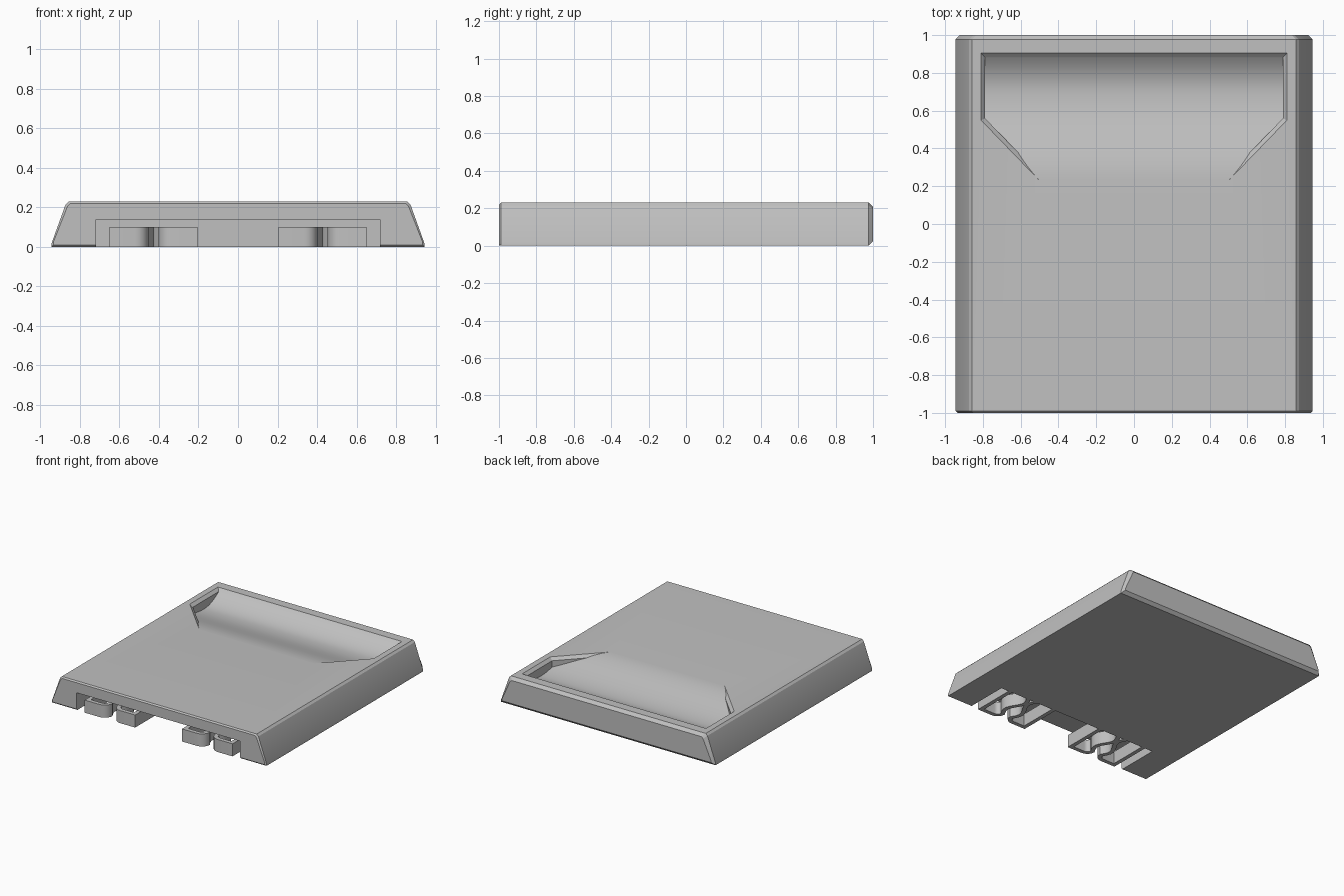
import bpy, bmesh, math

H, HALF_W = 0.23, 0.945

old = bpy.data.objects.get("Cube")
if old:
    bpy.data.objects.remove(old, do_unlink=True)

grey = bpy.data.materials.new("mid_grey")
grey.use_nodes = True
grey.diffuse_color = (0.53, 0.53, 0.53, 1)
grey.node_tree.nodes["Principled BSDF"].inputs["Base Color"].default_value = (0.53, 0.53, 0.53, 1)


def add_object(name, bm):
    bmesh.ops.recalc_face_normals(bm, faces=bm.faces[:])
    mesh = bpy.data.meshes.new(name)
    bm.to_mesh(mesh)
    bm.free()
    mesh.materials.append(grey)
    obj = bpy.data.objects.new(name, mesh)
    bpy.context.collection.objects.link(obj)
    return obj


def loft(name, rings):
    """Closed solid through rings of equal point count."""
    bm = bmesh.new()
    loops = [[bm.verts.new(p) for p in ring] for ring in rings]
    n = len(loops[0])
    for a, b in zip(loops, loops[1:]):
        for i in range(n):
            j = (i + 1) % n
            bm.faces.new((a[i], a[j], b[j], b[i]))
    bm.faces.new(loops[0])
    bm.faces.new(loops[-1])
    return add_object(name, bm)


def boolean(obj, cutter, operation):
    mod = obj.modifiers.new(operation.lower(), 'BOOLEAN')
    mod.object, mod.operation, mod.solver = cutter, operation, 'EXACT'
    cutter.hide_render = True


def bake(obj, angle):
    """Apply modifiers, then smooth everything but sharp edges."""
    bpy.context.view_layer.update()
    evaluated = obj.evaluated_get(bpy.context.evaluated_depsgraph_get())
    mesh = bpy.data.meshes.new_from_object(evaluated)
    obj.modifiers.clear()
    obj.data = mesh
    bpy.ops.object.select_all(action='DESELECT')
    obj.select_set(True)
    bpy.context.view_layer.objects.active = obj
    bpy.ops.object.shade_smooth_by_angle(angle=math.radians(angle))


# Body: sloped-side slab with chamfered ends
def body_ring(y, inset):
    half = [(HALF_W, 0), (HALF_W, 0.015), (0.873, 0.215), (0.858, H)]
    half = [(x - inset, inset + z * (H - 2 * inset) / H) for x, z in half]
    ring = half + [(-x, z) for x, z in reversed(half)]
    return [(x, y, z) for x, z in ring]


body = loft("cover_body", [body_ring(-1, 0.01), body_ring(-0.99, 0),
                           body_ring(0.977, 0), body_ring(1, 0.023)])


# Slot under the front edge
def slot_ring(y):
    return [(-0.72, y, -0.1), (0.72, y, -0.1), (0.72, y, 0.14), (-0.72, y, 0.14)]


slot = loft("slot_cutter", [slot_ring(-1.1), slot_ring(-0.65)])


# Finger scoop: curved floor limited by a chamfered outline
def floor_z(y):
    if y < 0.7:
        t = (y - 0.22) / 0.48
        return H - 0.045 * (1 - math.cos(math.pi * t))
    return 0.14 + 0.07 * ((y - 0.7) / 0.185) ** 2


floor = [(0.18, H + 0.004)] + [(y, floor_z(y)) for y in
                              [0.24 + 0.02 * i for i in range(36)]]
profile = floor + [(floor[-1][0], 0.4), (0.18, 0.4)]
scoop = loft("scoop_cutter", [[(x, y, z) for y, z in profile] for x in (-0.9, 0.9)])


def outline(z, inset):
    side = 0.81 - inset
    corner = 0.55 + 0.4 * inset
    half = [(side, 0.905 - inset), (side, corner), (side - 0.42, corner - 0.434)]
    return [(x, y, z) for x, y in half] + [(-x, y, z) for x, y in reversed(half)]


limit = loft("scoop_outline", [outline(0.05, 0.022), outline(H - 0.022, 0.022),
                               outline(H, 0), outline(0.35, 0)])
boolean(scoop, limit, 'INTERSECT')
bake(scoop, 20)
boolean(body, slot, 'DIFFERENCE')
boolean(body, scoop, 'DIFFERENCE')
bake(body, 20)
for helper in (slot, scoop, limit):
    bpy.data.objects.remove(helper, do_unlink=True)


# Spring clips: bent ribbons standing in the slot
def clip(name, place):
    path = [(0.635, -0.64), (0.635, -0.983), (0.52, -0.983)]
    # Rounded inner front corner
    for i in range(1, 6):
        a = math.radians(18 * i)
        path.append((0.52 + 0.05 * math.sin(a), -0.933 - 0.05 * math.cos(a)))
    path = path[:2] + [(2 * 0.52 - x, y) for x, y in path[2:]]
    # S-shaped inner leg back to the slot wall
    for i in range(1, 11):
        t = i / 10
        path.append((0.47 + 0.03 * math.sin(2 * math.pi * t), -0.933 + 0.293 * t))
    bm = bmesh.new()
    columns = [[bm.verts.new((place(x), y, z)) for z in (0, 0.1)] for x, y in path]
    for a, b in zip(columns, columns[1:]):
        bm.faces.new((a[0], b[0], b[1], a[1]))
    obj = add_object(name, bm)
    mod = obj.modifiers.new("thickness", 'SOLIDIFY')
    mod.thickness, mod.offset, mod.use_even_offset = 0.032, 0, True
    bake(obj, 40)


for side, sign in (("left", 1), ("right", -1)):
    clip(side + "_outer_clip", lambda x: sign * x)
    clip(side + "_inner_clip", lambda x: sign * (0.857 - x))
